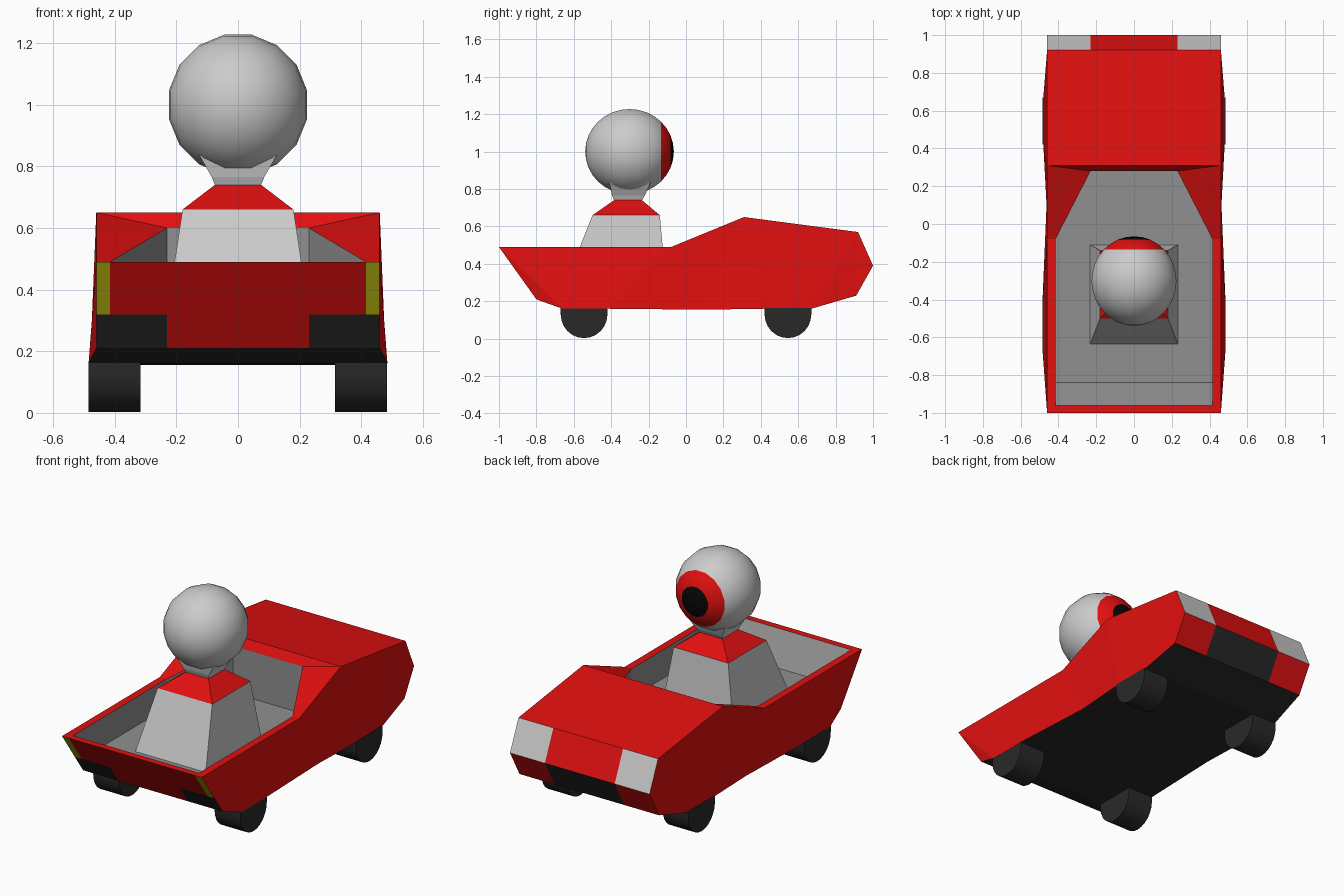
import bpy, bmesh, math
from mathutils import Vector, Matrix

if "Cube" in bpy.data.objects:
    bpy.data.objects.remove(bpy.data.objects["Cube"])


def material(name, rgb):
    m = bpy.data.materials.new(name)
    m.diffuse_color = (*rgb, 1)
    m.use_nodes = True
    m.node_tree.nodes["Principled BSDF"].inputs["Base Color"].default_value = m.diffuse_color
    return m


RED = material("red", (0.75, 0.005, 0.005))
DARK = material("dark grey", (0.022, 0.022, 0.022))
BLACK = material("black", (0.002, 0.002, 0.002))
YELLOW = material("yellow", (0.55, 0.55, 0.005))
LINING = material("mid grey", (0.28, 0.28, 0.28))


def finish(name, bm, *mats):
    me = bpy.data.meshes.new(name)
    bm.to_mesh(me)
    bm.free()
    for m in mats:
        if m:
            me.materials.append(m)
    ob = bpy.data.objects.new(name, me)
    bpy.context.collection.objects.link(ob)
    return ob


def plates(name, mat, polys, mirrored=(), centre=(0, 0.5, 0.35), inward=False):
    """Flat panels facing away from (or toward) a centre point."""
    bm = bmesh.new()
    polys = list(polys)
    for p in mirrored:
        polys += [p, [(-x, y, z) for x, y, z in p]]
    for p in polys:
        f = bm.faces.new([bm.verts.new(v) for v in p])
        f.normal_update()
        d = f.normal.dot(f.calc_center_median() - Vector(centre))
        if (d < 0) != inward:
            f.normal_flip()
    bmesh.ops.remove_doubles(bm, verts=bm.verts, dist=0.0005)
    bmesh.ops.triangulate(bm, faces=[f for f in bm.faces if len(f.verts) > 4])
    return finish(name, bm, mat)


def strip(a, b, x0, x1):
    """Quad between two (y, z) points over an x range."""
    return [(x0, *a), (x1, *a), (x1, *b), (x0, *b)]


def loft(name, mat, rings):
    """Closed stack of rectangles: (half width, y0, y1, z)."""
    bm = bmesh.new()
    loops = [[bm.verts.new(v) for v in ((-x, a, z), (x, a, z), (x, b, z), (-x, b, z))]
             for x, a, b, z in rings]
    for lo, hi in zip(loops, loops[1:]):
        for i in range(4):
            j = (i + 1) % 4
            bm.faces.new((lo[i], lo[j], hi[j], hi[i]))
    bm.faces.new(loops[0][::-1])
    bm.faces.new(loops[-1])
    return finish(name, bm, mat)


W, IN, MID = 0.46, 0.415, 0.23
tail, sill, bump = (-1, 0.49), (-0.8, 0.21), (-0.879, 0.32)
dip, ridge, hood = (-0.08, 0.49), (0.31, 0.65), (0.92, 0.57)
nose, chin = (1, 0.39), (0.91, 0.23)
# underside outline, flaring over the wheels: x, y, z
belly = [(W, *sill), (0.485, -0.66, 0.16), (0.485, -0.42, 0.16), (0.463, 0.1, 0.155),
         (0.48, 0.42, 0.16), (0.48, 0.67, 0.16), (W, *chin)]
# cockpit opening on the right half
open_back, open_mid, open_front = (IN, -0.96, 0.49), (IN, -0.08, 0.49), (MID, 0.28, 0.60)


def flip(p):
    return (-p[0], p[1], p[2])


# red shell: sides, rim, hood, and red areas of both ends
plates("body_shell", RED,
       [strip(ridge, hood, -W, W), strip(hood, nose, -MID, MID),
        strip(tail, bump, -IN, IN), strip(bump, sill, -MID, MID),
        [(-W, *tail), (W, *tail), open_back, flip(open_back)],
        [(-W, *ridge), (W, *ridge), open_front, flip(open_front)]],
       [[(W, *tail), *belly, (W, *nose), (W, *hood), (W, *ridge), (W, *dip)],
        [(W, *tail), (W, *dip), open_mid, open_back],
        [(W, *dip), (W, *ridge), open_front, open_mid],
        strip(nose, chin, MID, W)])

# dark underside, grille and bumpers
plates("underside", DARK, [[a, b, flip(b), flip(a)] for a, b in zip(belly, belly[1:])])
plates("grille", DARK, [strip(nose, chin, -MID, MID)])
plates("bumpers", DARK, [], [strip(bump, sill, MID, W)])

# lights
plates("headlights", None, [], [strip(hood, nose, MID, W)])
plates("signal_lights", YELLOW, [], [strip(tail, bump, IN, W)])

# sunken cockpit
FLOOR = 0.32
fl_back, fl_mid, fl_front = (IN, -0.84, FLOOR), (IN, -0.08, FLOOR), (MID, 0.28, FLOOR)
right = [fl_back, fl_mid, fl_front]
plates("cockpit", LINING,
       [right + [flip(p) for p in reversed(right)],
        [open_back, flip(open_back), flip(fl_back), fl_back],
        [open_front, flip(open_front), flip(fl_front), fl_front]],
       [[open_back, open_mid, fl_mid, fl_back], [open_mid, open_front, fl_front, fl_mid]],
       centre=(0, -0.3, 0.45), inward=True)

# wheels, cut flat where they meet the underside
arc = [(0.125 * math.sin(t), 0.13 - 0.127 * math.cos(t))
       for t in (math.radians(-90 + 15 * i) for i in range(13))]
arc = [(-0.125, 0.165)] + arc + [(0.125, 0.165)]
for end, cy in (("rear", 0.545), ("front", -0.545)):
    for side, s in (("right", 1), ("left", -1)):
        bm = bmesh.new()
        f = bm.faces.new([bm.verts.new((s * 0.4 - 0.085, cy + y, z)) for y, z in arc])
        ext = bmesh.ops.extrude_face_region(bm, geom=[f])["geom"]
        bmesh.ops.translate(bm, vec=(0.169, 0, 0),
                            verts=[g for g in ext if isinstance(g, bmesh.types.BMVert)])
        bmesh.ops.recalc_face_normals(bm, faces=bm.faces)
        wheel = finish(f"{end}_{side}_wheel", bm, DARK)
        wheel.data.shade_smooth()
        wheel.data.set_sharp_from_angle(angle=math.radians(35))

# driver torso, collar and neck
loft("torso", None, [(0.232, -0.635, -0.11, FLOOR), (0.18, -0.5, -0.14, 0.66)])
loft("collar", RED, [(0.18, -0.5, -0.14, 0.66), (0.075, -0.385, -0.235, 0.74)])
loft("neck", None, [(0.075, -0.385, -0.235, 0.74), (0.085, -0.395, -0.22, 0.765),
                    (0.125, -0.41, -0.19, 0.835)])

# eyeball head with iris and pupil rings around the +y pole
bm = bmesh.new()
bmesh.ops.create_uvsphere(bm, u_segments=16, v_segments=16, radius=1)
bm.transform(Matrix.Rotation(math.radians(11.25), 4, 'Z'))
for f in bm.faces:
    f.smooth = True
    ang = math.degrees(math.acos(max(-1, min(1, f.calc_center_median().normalized().z))))
    f.material_index = 2 if ang < 22 else 1 if ang < 45 else 0
bm.transform(Matrix.Translation((0, -0.302, 1.0)) @ Matrix.Diagonal((0.229, 0.237, 0.232, 1))
             @ Matrix.Rotation(math.radians(-90), 4, 'X'))
finish("eyeball_head", bm, material("light grey", (0.8, 0.8, 0.8)), RED, BLACK)
